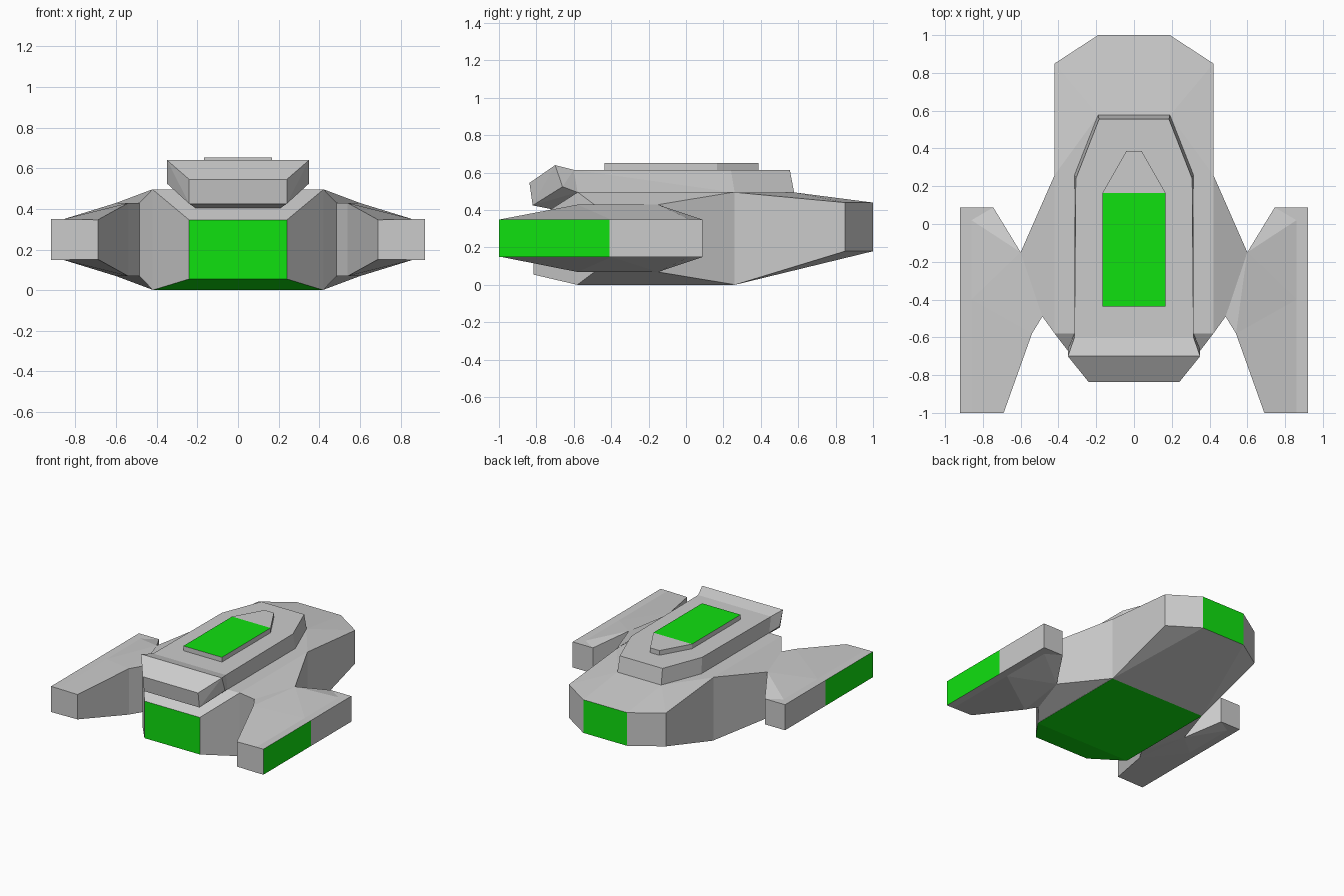
import bpy, bmesh

if "Cube" in bpy.data.objects:
    bpy.data.objects.remove(bpy.data.objects["Cube"])

green = bpy.data.materials.new("green_panel")
green.diffuse_color = (0.005, 0.75, 0.005, 1)
green.use_nodes = True
green.node_tree.nodes["Principled BSDF"].inputs["Base Color"].default_value = green.diffuse_color
grey = bpy.data.materials.new("grey_plating")


def finish(bm, name, is_green=None):
    """Colour the chosen faces and turn the bmesh into an object."""
    bmesh.ops.recalc_face_normals(bm, faces=bm.faces)
    bm.normal_update()
    if is_green:
        for f in bm.faces:
            if is_green(f.normal, f.calc_center_median()):
                f.material_index = 1
    me = bpy.data.meshes.new(name)
    bm.to_mesh(me)
    bm.free()
    if is_green:
        me.materials.append(grey)
        me.materials.append(green)
    ob = bpy.data.objects.new(name, me)
    bpy.context.collection.objects.link(ob)
    return ob


def solid(name, half_points, is_green=None):
    """Faceted convex solid from the points of its right half."""
    bm = bmesh.new()
    for x, y, z in half_points:
        bm.verts.new((x, y, z))
        bm.verts.new((-x, y, z))
    bmesh.ops.convex_hull(bm, input=bm.verts[:])
    bmesh.ops.delete(bm, geom=[v for v in bm.verts if not v.link_faces], context='VERTS')
    bmesh.ops.dissolve_limit(bm, angle_limit=0.01, verts=bm.verts[:], edges=bm.edges[:])
    return finish(bm, name, is_green)


# Main hull: rectangular sections (y, half width, bottom, top) and roof ridge
sections = [(-0.815, 0.24, 0.055, 0.345), (-0.58, 0.42, 0, 0.495), (0.26, 0.42, 0, 0.495),
            (0.85, 0.42, 0.18, 0.44), (1.0, 0.19, 0.18, 0.44)]
pts = [(w, y, z) for y, w, lo, hi in sections for z in (lo, hi)]
solid("hull", pts + [(0.19, 0.575, 0.495)],
      lambda n, c: abs(n.y) > 0.99 or (n.z < -0.5 and c.y < 0.26))

# Raised upper deck
solid("upper_deck", [(0.19, 0.578, 0.494), (0.315, 0.26, 0.494), (0.315, -0.58, 0.494),
                     (0.185, 0.555, 0.615), (0.308, 0.24, 0.615), (0.315, -0.6, 0.615)])

# Overhanging bow visor
solid("bow_visor", [(0.315, -0.6, 0.615), (0.35, -0.7, 0.64), (0.24, -0.837, 0.545),
                    (0.24, -0.82, 0.425), (0.21, -0.72, 0.405), (0.35, -0.66, 0.525),
                    (0.315, -0.58, 0.495)])

# Roof panel with tapered grey tail
solid("roof_panel", [(0.167, y, z) for y in (-0.437, 0.165) for z in (0.61, 0.652)],
      lambda n, c: n.z > 0.9)
solid("roof_panel_tail", [(x, y, z) for x, y in ((0.167, 0.165), (0.04, 0.387))
                          for z in (0.61, 0.652)])

# Side pods: plan outline with half height, same above and below mid height
plan = [(0.42, -0.58, 0.2475), (0.485, -0.49, 0.18), (0.54, -0.58, 0.18), (0.69, -1, 0.097),
        (0.86, -1, 0.1), (0.92, -1, 0.1), (0.92, -0.41, 0.1), (0.92, 0.088, 0.1),
        (0.745, 0.088, 0.1), (0.6, -0.15, 0.18), (0.42, 0.26, 0.2475),
        (0.86, -0.4, 0.1), (0.86, 0.02, 0.1)]
cover = [(0, 1, 9, 10), (1, 2, 9), (2, 11, 9), (2, 3, 4, 11), (4, 5, 6, 11),
         (11, 6, 7, 12), (9, 11, 12), (9, 12, 8), (12, 7, 8)]
bm = bmesh.new()
top = [bm.verts.new((x, y, 0.249 + h)) for x, y, h in plan]
low = [bm.verts.new((x, y, 0.249 - h)) for x, y, h in plan]
for f in cover:
    bm.faces.new([top[i] for i in f])
    bm.faces.new([low[i] for i in reversed(f)])
for i in range(10):
    bm.faces.new((top[i], low[i], low[i + 1], top[i + 1]))
pods = finish(bm, "side_pods", lambda n, c: n.x > 0.99 and c.y < -0.41)
pods.modifiers.new("Mirror", 'MIRROR')
